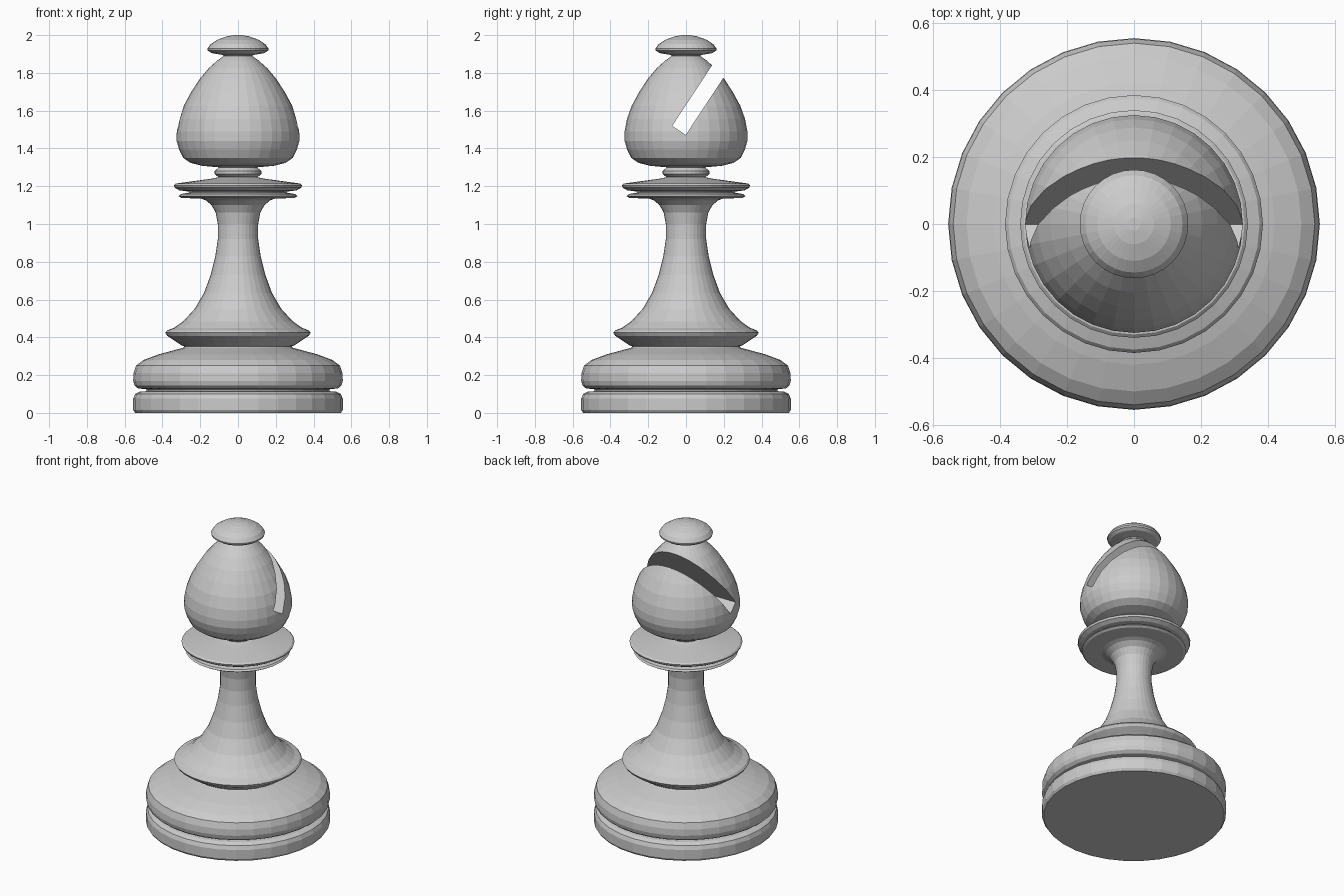
import bpy
import bmesh
from math import cos, sin, tau, radians
from mathutils import Matrix

SIDES = 32

cube = bpy.data.objects.get("Cube")
if cube:
    bpy.data.objects.remove(cube, do_unlink=True)

grey = bpy.data.materials.new("plain grey")
grey.use_nodes = True
grey.diffuse_color = (0.6, 0.6, 0.6, 1)
grey.node_tree.nodes["Principled BSDF"].inputs["Base Color"].default_value = grey.diffuse_color


def finish(name, bm):
    bmesh.ops.recalc_face_normals(bm, faces=bm.faces)
    mesh = bpy.data.meshes.new(name)
    bm.to_mesh(mesh)
    bm.free()
    mesh.materials.append(grey)
    obj = bpy.data.objects.new(name, mesh)
    bpy.context.collection.objects.link(obj)
    return obj


def lathe(name, profile):
    """Turn (radius, height) points around z and cap both ends."""
    bm = bmesh.new()
    rings = [[bm.verts.new((r * cos(tau * i / SIDES), r * sin(tau * i / SIDES), z))
              for i in range(SIDES)] for r, z in profile]
    for low, high in zip(rings, rings[1:]):
        for i in range(SIDES):
            j = (i + 1) % SIDES
            bm.faces.new((low[i], low[j], high[j], high[i]))
    bm.faces.new(rings[0])
    bm.faces.new(rings[-1])
    return finish(name, bm)


# Base: lower disc, groove and rounded upper disc
lathe("base", [(.545, 0), (.555, .015), (.555, .075), (.545, .1), (.52, .112),
               (.485, .115), (.485, .125), (.53, .13), (.548, .145), (.555, .17),
               (.553, .21), (.54, .25), (.5, .28), (.42, .31), (.29, .345), (.28, .355)])

# Stem with its flared foot
lathe("stem", [(.28, .35), (.3, .358), (.34, .385), (.375, .408), (.385, .425),
               (.375, .437), (.34, .45), (.29, .485), (.23, .55), (.18, .635),
               (.145, .73), (.12, .83), (.107, .92), (.107, 1), (.118, 1.06),
               (.14, 1.1), (.17, 1.125), (.2, 1.136)])

# Double collar
lathe("collar", [(.19, 1.134), (.3, 1.138), (.314, 1.147), (.305, 1.158), (.26, 1.166),
                 (.26, 1.172), (.31, 1.178), (.335, 1.192), (.34, 1.205),
                 (.33, 1.214), (.14, 1.24), (.09, 1.25)])

# Small ring under the head
lathe("neck_ring", [(.09, 1.24), (.11, 1.253), (.124, 1.265), (.124, 1.28),
                    (.11, 1.292), (.09, 1.31)])

# Head
head = lathe("head", [(.1, 1.3), (.19, 1.308), (.25, 1.323), (.29, 1.35), (.312, 1.395),
                      (.325, 1.44), (.325, 1.49), (.313, 1.555), (.288, 1.625),
                      (.25, 1.695), (.205, 1.765), (.155, 1.825), (.11, 1.865), (.075, 1.89)])

# Finial
lathe("finial", [(.07, 1.88), (.08, 1.895), (.14, 1.905), (.16, 1.918), (.162, 1.928),
                 (.145, 1.952), (.11, 1.975), (.06, 1.993), (.02, 2)])

# Slanted slot through the back of the head
bm = bmesh.new()
bmesh.ops.create_cube(bm, size=1, matrix=(
    Matrix.Translation((0, -.037, 1.496)) @ Matrix.Rotation(radians(-33.4), 4, "X")
    @ Matrix.Translation((0, 0, .35)) @ Matrix.Diagonal((1, .086, .7, 1))))
cutter = finish("slot_cutter", bm)
cutter.hide_render = True
cutter.hide_viewport = True
slot = head.modifiers.new("slot", "BOOLEAN")
slot.operation = "DIFFERENCE"
slot.solver = "EXACT"
slot.object = cutter
